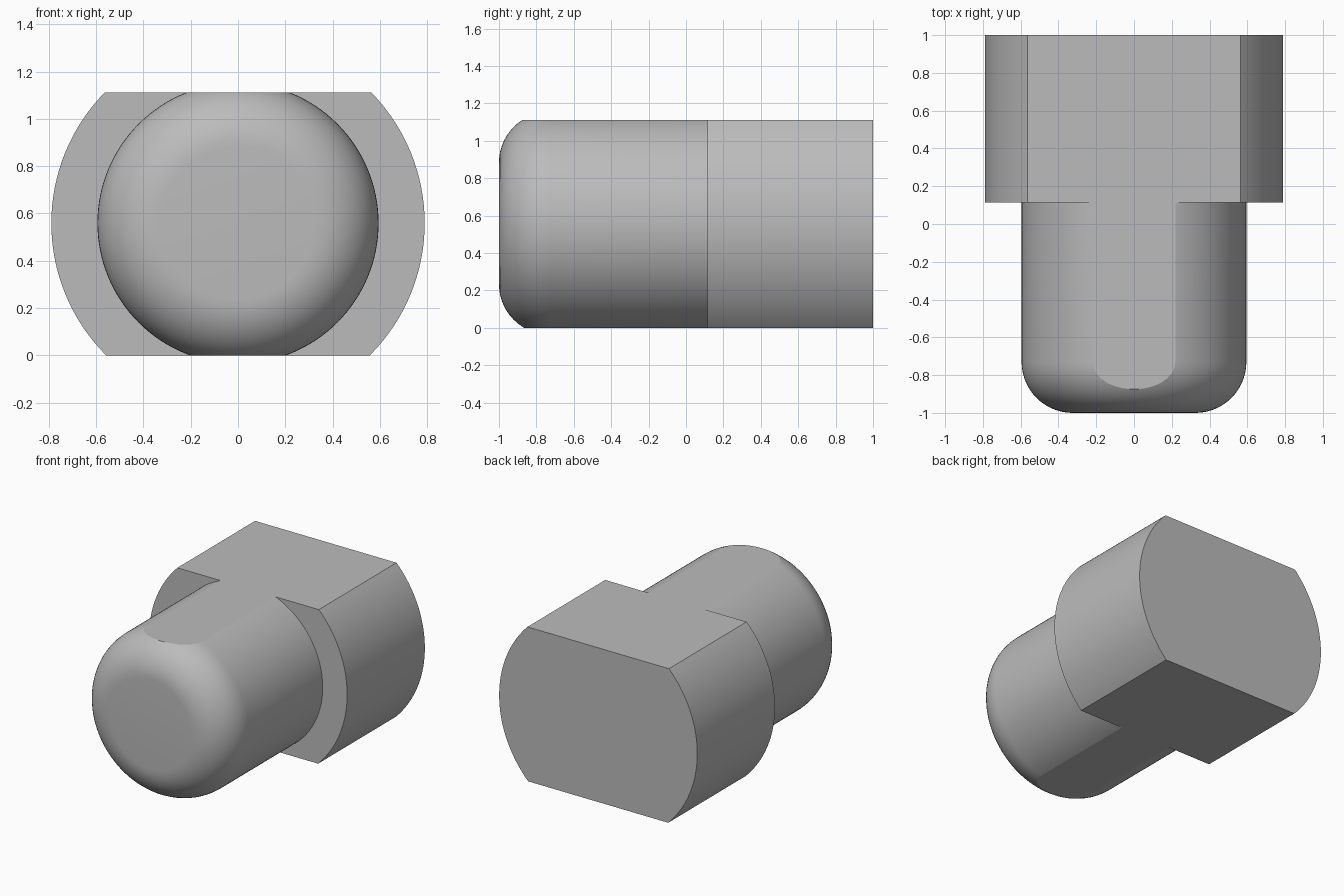
import bpy, bmesh, math
from mathutils import Vector, Matrix

cube = bpy.data.objects.get("Cube")
if cube:
    bpy.data.objects.remove(cube, do_unlink=True)

HEAD_R, PIN_R, FILLET = 0.79, 0.595, 0.27
HEIGHT, AXIS_Z, SHOULDER_Y = 1.112, 0.559, 0.115

# Single grey material
grey = bpy.data.materials.new("plain grey")
grey.use_nodes = True
colour = (0.5, 0.5, 0.5, 1)
grey.diffuse_color = colour
grey.node_tree.nodes["Principled BSDF"].inputs["Base Color"].default_value = colour

# Half profile as (radius, y): rounded nose, pin, shoulder, head
profile = [(0, -1)]
steps = 14
for i in range(steps + 1):
    a = math.pi / 2 * i / steps
    profile.append((PIN_R - FILLET + FILLET * math.sin(a),
                    -1 + FILLET - FILLET * math.cos(a)))
profile += [(PIN_R, SHOULDER_Y), (HEAD_R, SHOULDER_Y), (HEAD_R, 1), (0, 1)]

# Turn the profile around the y axis
bm = bmesh.new()
centre = Vector((0, 0, AXIS_Z))
verts = [bm.verts.new((r, y, AXIS_Z)) for r, y in profile]
edges = [bm.edges.new(pair) for pair in zip(verts, verts[1:])]
bmesh.ops.spin(bm, geom=verts + edges, cent=centre, axis=(0, 1, 0),
               angle=math.tau, steps=128, use_duplicate=False)
bmesh.ops.remove_doubles(bm, verts=bm.verts[:], dist=1e-4)

# Mill the flats on top and bottom
for z, normal in ((HEIGHT, 1), (0, -1)):
    cut = bmesh.ops.bisect_plane(
        bm, geom=bm.verts[:] + bm.edges[:] + bm.faces[:], dist=1e-5,
        plane_co=(0, 0, z), plane_no=(0, 0, normal), clear_outer=True)
    rim = [e for e in bm.edges if e.is_boundary]
    bmesh.ops.holes_fill(bm, edges=rim, sides=0)
bmesh.ops.recalc_face_normals(bm, faces=bm.faces[:])

mesh = bpy.data.meshes.new("flatted_pin")
bm.to_mesh(mesh)
bm.free()
mesh.materials.append(grey)
pin = bpy.data.objects.new("flatted_pin", mesh)
bpy.context.collection.objects.link(pin)

# Smooth the round surfaces, keep the flats crisp
bpy.ops.object.select_all(action="DESELECT")
pin.select_set(True)
bpy.context.view_layer.objects.active = pin
bpy.ops.object.shade_smooth_by_angle(angle=math.radians(14))
